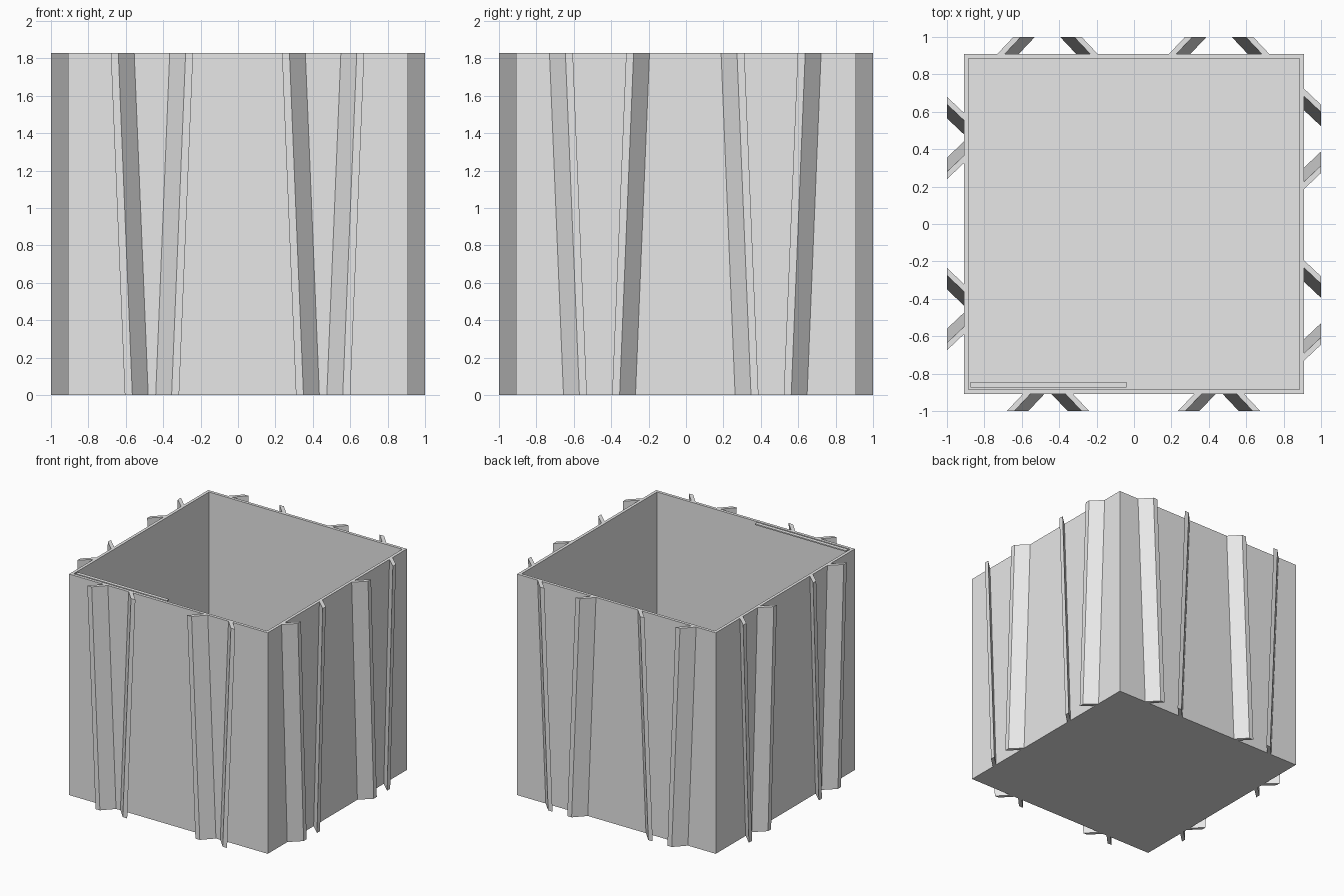
import bpy
import bmesh
from math import radians
from mathutils import Matrix, Vector

cube = bpy.data.objects.get("Cube")
if cube:
    bpy.data.objects.remove(cube, do_unlink=True)

HALF, HEIGHT, WALL = 0.91, 1.83, 0.035
REACH = 1.0    # outer end of the ribs
LEAN = 0.075   # how far each rib shifts towards its partner at the foot
THICK = 0.04   # rib width along the wall

grey = bpy.data.materials.new("plain_grey")
grey.use_nodes = True
grey.diffuse_color = (0.8, 0.8, 0.8, 1)
grey.node_tree.nodes["Principled BSDF"].inputs["Base Color"].default_value = (0.8, 0.8, 0.8, 1)


def finish(name, bm):
    bmesh.ops.recalc_face_normals(bm, faces=bm.faces)
    mesh = bpy.data.meshes.new(name)
    bm.to_mesh(mesh)
    bm.free()
    mesh.materials.append(grey)
    obj = bpy.data.objects.new(name, mesh)
    bpy.context.collection.objects.link(obj)
    return obj


def add_block(bm, low, high):
    low, high = Vector(low), Vector(high)
    matrix = Matrix.Translation((low + high) / 2) @ Matrix.Diagonal((*(high - low), 1))
    return bmesh.ops.create_cube(bm, size=1, matrix=matrix)


# Open box: inset the top face and push it down to the floor
bm = bmesh.new()
add_block(bm, (-HALF, -HALF, 0), (HALF, HALF, HEIGHT))
bm.faces.ensure_lookup_table()
top = max(bm.faces, key=lambda f: f.calc_center_median().z)
bmesh.ops.inset_region(bm, faces=[top], thickness=WALL)
well = bmesh.ops.extrude_discrete_faces(bm, faces=[top])["faces"][0]
bmesh.ops.translate(bm, verts=well.verts, vec=(0, 0, WALL - HEIGHT))
finish("open_box", bm)

# Thin lip under the front rim, on one half of the opening
bm = bmesh.new()
inner = HALF - WALL
add_block(bm, (-inner, -inner, HEIGHT - 0.01), (-0.04, -0.845, HEIGHT))
finish("rim_lip", bm)


def rib(name, centre, side, root, tip, angle):
    """Slanted plate on the front wall, turned about z to its own wall."""
    bm = bmesh.new()
    rings = []
    for z, shift in ((0, LEAN), (HEIGHT, 0)):
        outline = ((root, -HALF), (root + THICK, -HALF),
                   (tip + THICK, -REACH), (tip, -REACH))
        rings.append([bm.verts.new((centre + side * (u - shift), y, z)) for u, y in outline])
    foot, head = rings
    bm.faces.new(foot)
    bm.faces.new(head)
    for i in range(4):
        j = (i + 1) % 4
        bm.faces.new((foot[i], foot[j], head[j], head[i]))
    bm.transform(Matrix.Rotation(radians(angle), 4, "Z"))
    finish(name, bm)


# Two rib pairs per wall: spreading outward, or closing outward
SPREAD = (0.095, 0.18)
CLOSE = (0.2275, 0.1425)
walls = (("front", 0, SPREAD, (-0.46, 0.455)),
         ("left", 90, CLOSE, (-0.4625, 0.455)),
         ("back", 180, CLOSE, (-0.455, 0.4625)),
         ("right", 270, SPREAD, (-0.46, 0.455)))
for wall, angle, (root, tip), centres in walls:
    for number, centre in enumerate(centres, 1):
        for side, label in ((-1, "a"), (1, "b")):
            rib(f"{wall}_rib_{number}{label}", centre, side, root, tip, angle)
